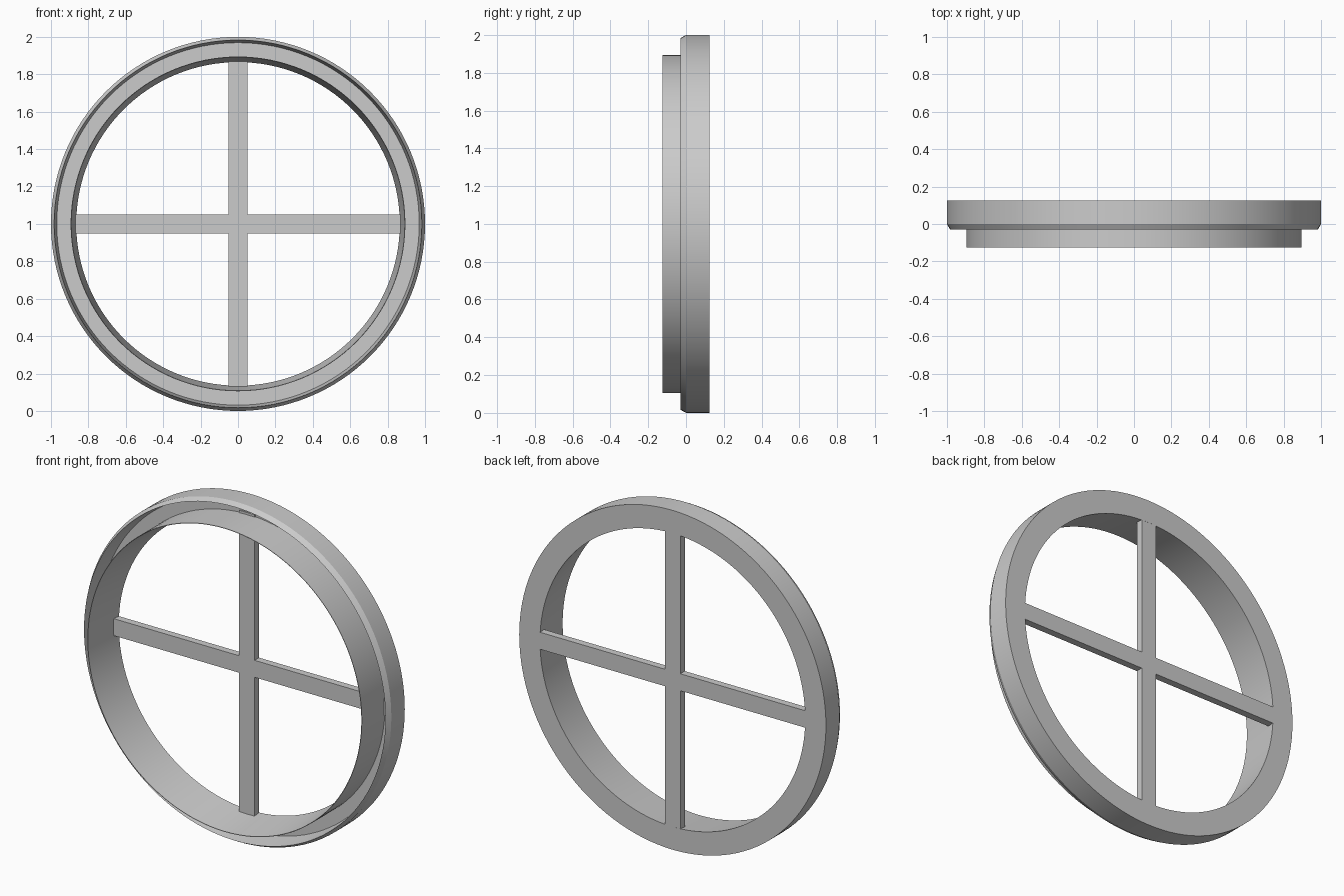
import bpy, bmesh, math

if "Cube" in bpy.data.objects:
    bpy.data.objects.remove(bpy.data.objects["Cube"])

grey = bpy.data.materials.new("plain grey")
grey.diffuse_color = (0.6, 0.6, 0.6, 1)
grey.use_nodes = True
grey.node_tree.nodes["Principled BSDF"].inputs["Base Color"].default_value = grey.diffuse_color

SEGMENTS = 128
CENTRE_Z = 1.0
BACK, FLOOR = 0.125, 0.09


def finish(name, bm):
    bmesh.ops.recalc_face_normals(bm, faces=bm.faces[:])
    mesh = bpy.data.meshes.new(name)
    bm.to_mesh(mesh)
    bm.free()
    mesh.materials.append(grey)
    obj = bpy.data.objects.new(name, mesh)
    bpy.context.collection.objects.link(obj)
    return obj


def revolve(name, profile):
    """Sweep a closed (radius, y) profile around the y axis."""
    bm = bmesh.new()
    rings = []
    for i in range(SEGMENTS):
        a = 2 * math.pi * i / SEGMENTS
        rings.append([bm.verts.new((r * math.cos(a), y, CENTRE_Z + r * math.sin(a)))
                      for r, y in profile])
    n = len(profile)
    for i, ring in enumerate(rings):
        nxt = rings[(i + 1) % SEGMENTS]
        for j in range(n):
            k = (j + 1) % n
            bm.faces.new((ring[j], ring[k], nxt[k], nxt[j]))
    obj = finish(name, bm)
    bpy.ops.object.select_all(action='DESELECT')
    obj.select_set(True)
    bpy.context.view_layer.objects.active = obj
    bpy.ops.object.shade_smooth_by_angle(angle=math.radians(15))


# Frame: chamfered outer wall, open front groove, tapered inner lip
revolve("round_frame", [
    (0.865, BACK), (1.0, BACK),        # flat back
    (1.0, 0.0), (0.983, -0.03),        # outer wall and chamfer
    (0.969, FLOOR), (0.895, FLOOR),    # groove
    (0.895, -0.125), (0.892, -0.125),  # thin lip edge
])

# Cross bars: one plus-shaped outline, extruded, ends just inside the groove
h, reach, front = 0.05, 0.908, 0.083
quarter = [(h, h), (h, reach), (-h, reach)]
bm = bmesh.new()
outline = []
for q in range(4):
    c, s = round(math.cos(q * math.pi / 2)), round(math.sin(q * math.pi / 2))
    outline += [bm.verts.new((x * c - z * s, front, CENTRE_Z + x * s + z * c))
                for x, z in quarter]
face = bm.faces.new(outline)
ext = bmesh.ops.extrude_face_region(bm, geom=[face])
bmesh.ops.translate(bm, vec=(0, BACK - 0.0005 - front, 0),
                    verts=[v for v in ext["geom"] if isinstance(v, bmesh.types.BMVert)])
finish("cross_bars", bm)
